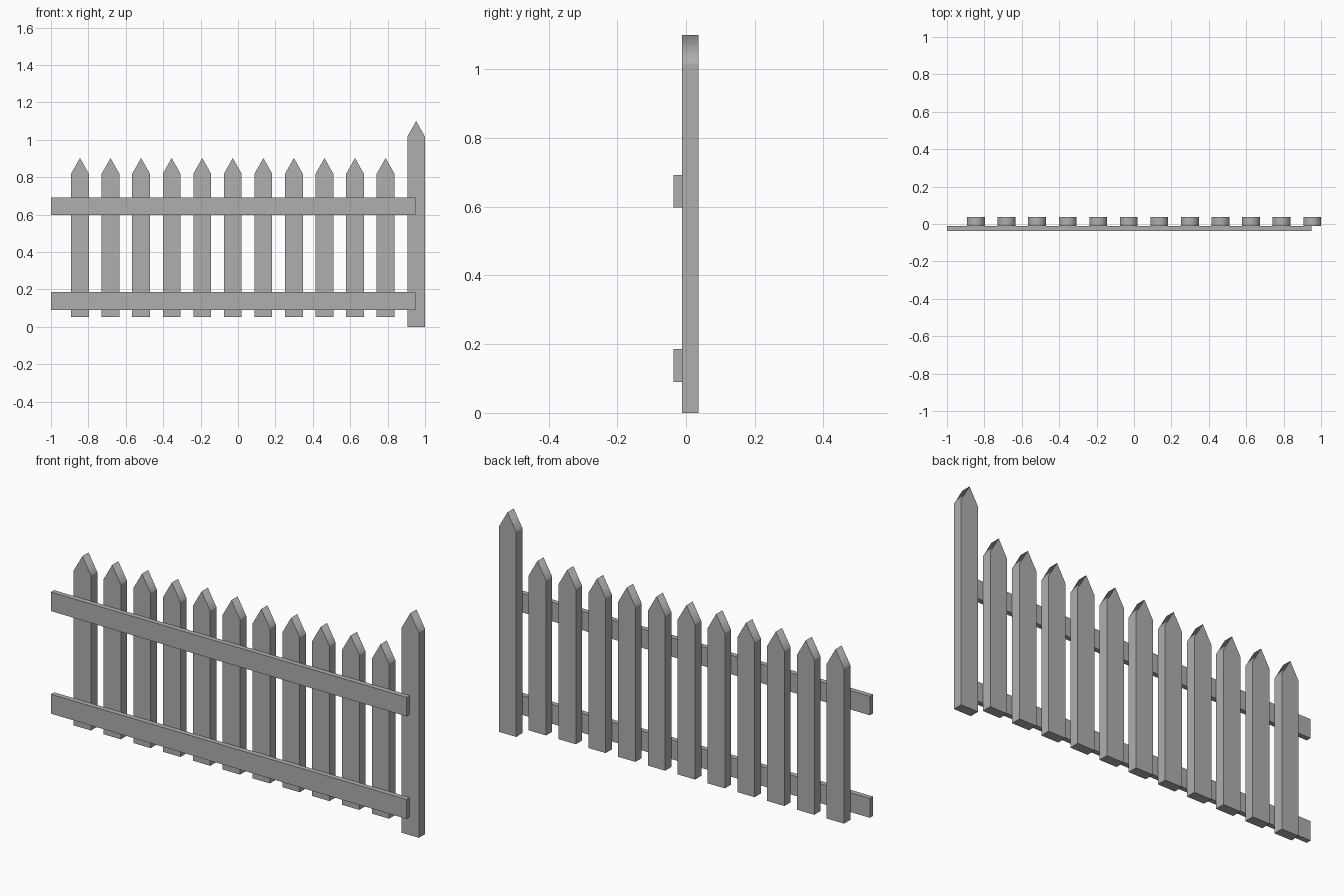
import bpy

if "Cube" in bpy.data.objects:
    bpy.data.objects.remove(bpy.data.objects["Cube"])

Y_FRONT, Y_MID, Y_BACK = -0.037, -0.012, 0.037

# Dark grey paint
paint = bpy.data.materials.new("dark_grey")
paint.diffuse_color = (0.43, 0.43, 0.43, 1)
paint.use_nodes = True
paint.node_tree.nodes["Principled BSDF"].inputs["Base Color"].default_value = paint.diffuse_color


def extrude_profile(name, profile, y0, y1, soft=None):
    """Extrude an x-z outline along y; the ridge at outline point `soft` is shaded smooth."""
    n = len(profile)
    verts = [(x, y, z) for y in (y0, y1) for x, z in profile]
    faces = [tuple(range(n)), tuple(range(2 * n - 1, n - 1, -1))]
    faces += [((i + 1) % n, i, n + i, n + (i + 1) % n) for i in range(n)]
    mesh = bpy.data.meshes.new(name)
    mesh.from_pydata(verts, [], faces)
    mesh.materials.append(paint)
    if soft is not None:
        mesh.shade_smooth()
        for edge in mesh.edges:
            edge.use_edge_sharp = set(edge.vertices) != {soft, n + soft}
    obj = bpy.data.objects.new(name, mesh)
    bpy.context.collection.objects.link(obj)
    return obj


def pointed_board(name, x, bottom, tip, width=0.095, point=0.084):
    h = width / 2
    outline = [(x - h, bottom), (x + h, bottom), (x + h, tip - point),
               (x, tip), (x - h, tip - point)]
    return extrude_profile(name, outline, Y_MID, Y_BACK, soft=3)


def rail(name, z0, z1):
    outline = [(-1, z0), (0.949, z0), (0.949, z1), (-1, z1)]
    return extrude_profile(name, outline, Y_FRONT, Y_MID)


# Tall end post
POST_X, PITCH = 0.9525, 0.1634
pointed_board("end_post", POST_X, 0.0, 1.10)

# Row of shorter pickets, evenly spaced from the post
for i in range(1, 12):
    pointed_board(f"picket_{i}", POST_X - i * PITCH, 0.051, 0.902)

# Horizontal rails on the front
rail("lower_rail", 0.09, 0.186)
rail("upper_rail", 0.598, 0.692)
